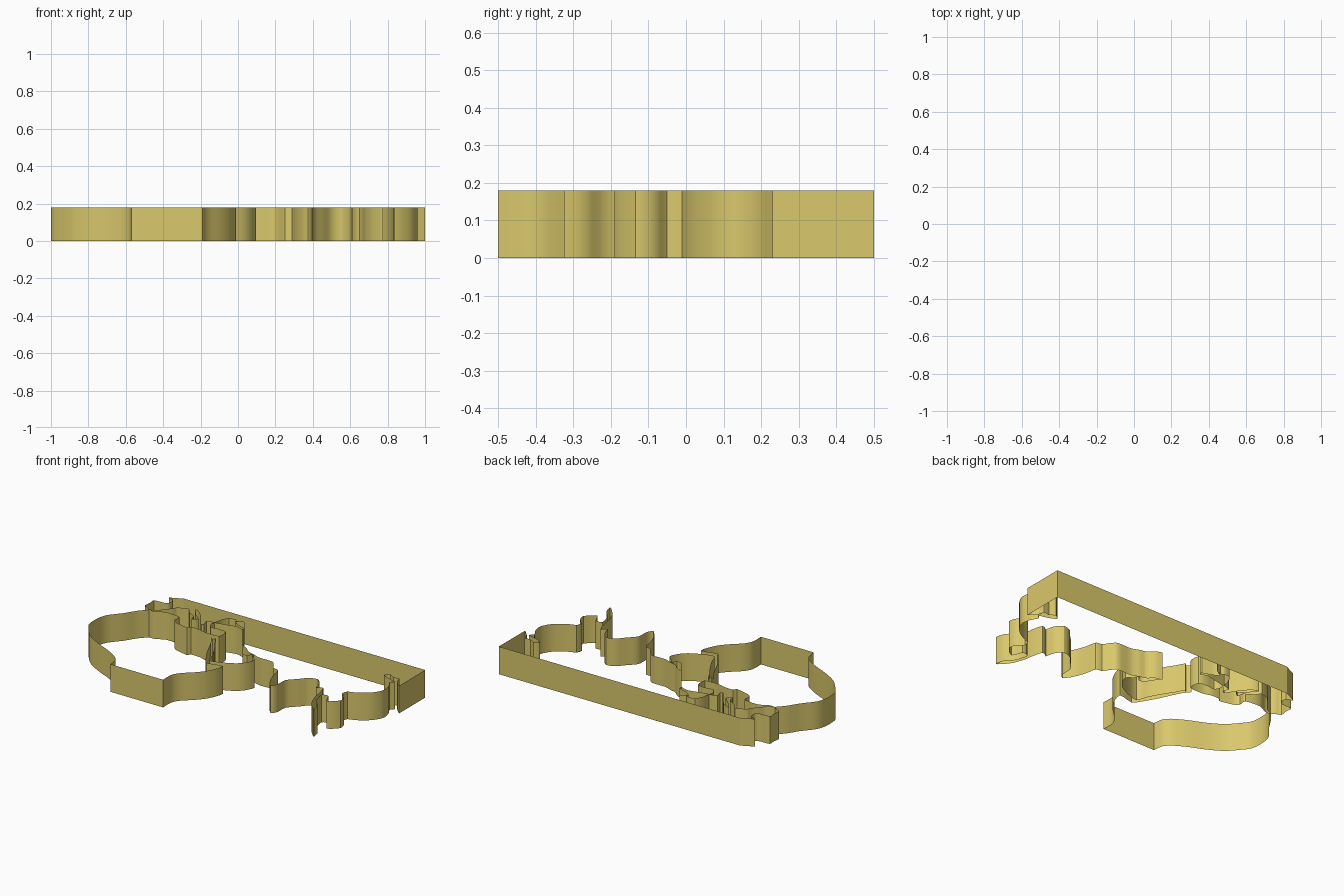
import bpy
import bmesh
import math
from mathutils import Vector

HEIGHT = 0.18
UNIT = 0.01      # path points are written in hundredths
TENSION = 0.4
STEPS = 3

default_cube = bpy.data.objects.get("Cube")
if default_cube:
    bpy.data.objects.remove(default_cube, do_unlink=True)

# Single sand colour for every wall
sand = bpy.data.materials.new("sand")
sand.use_nodes = True
sand_colour = (0.70, 0.58, 0.15, 1)
sand.diffuse_color = sand_colour
sand.node_tree.nodes["Principled BSDF"].inputs["Base Color"].default_value = sand_colour


def rounded_path(points):
    """Run a gentle cardinal spline through the given points."""
    points = [Vector(point) * UNIT for point in points]
    last = len(points) - 1
    tangents = []
    for index in range(last + 1):
        before = points[max(index - 1, 0)]
        after = points[min(index + 1, last)]
        tangent = (after - before) * TENSION
        # Keep short segments from overshooting beside long ones
        shortest = min((points[index] - near).length
                       for near in (before, after) if near != points[index])
        if tangent.length > shortest:
            tangent = tangent.normalized() * shortest
        tangents.append(tangent)
    path = []
    for index in range(last):
        start, end = points[index], points[index + 1]
        for step in range(STEPS):
            t = step / STEPS
            blend = t * t * (3 - 2 * t)
            leave = t * (1 - t) ** 2
            arrive = t * t * (t - 1)
            path.append(start.lerp(end, blend)
                        + tangents[index] * leave + tangents[index + 1] * arrive)
    path.append(points[last])
    return path


def build_wall(name, points, rounded=True):
    """Raise a thin upright sheet along a path on the ground."""
    path = rounded_path(points) if rounded else [Vector(p) * UNIT for p in points]
    bm = bmesh.new()
    lower = [bm.verts.new((p.x, p.y, 0)) for p in path]
    upper = [bm.verts.new((p.x, p.y, HEIGHT)) for p in path]
    for i in range(len(path) - 1):
        bm.faces.new((lower[i], lower[i + 1], upper[i + 1], upper[i]))
    mesh = bpy.data.meshes.new(name)
    bm.to_mesh(mesh)
    bm.free()
    mesh.materials.append(sand)
    wall = bpy.data.objects.new(name, mesh)
    bpy.context.collection.objects.link(wall)
    if rounded:
        bpy.ops.object.select_all(action='DESELECT')
        wall.select_set(True)
        bpy.context.view_layer.objects.active = wall
        bpy.ops.object.shade_smooth_by_angle(angle=math.radians(30))
    return wall


# Western peninsula, from the north wall to the narrow strait
build_wall("western_peninsula_coast", [
    (-74, 50), (-78, 48), (-82, 46), (-78, 44.5), (-77.5, 40.5), (-80, 38.5),
    (-87, 38), (-87, 34), (-87.5, 29), (-84.5, 27.5), (-82, 25.5)])

# Northern shore of the inner sea, with the boot peninsula
build_wall("inner_sea_north_coast", [
    (-82, 25.5), (-77, 28.5), (-75, 31), (-71.5, 35), (-70, 37.5), (-63.5, 40),
    (-60.5, 36.5), (-55, 33), (-54, 29), (-51, 32), (-55.5, 36), (-60, 41.5),
    (-56, 40), (-52.5, 36.5), (-49.5, 32.5), (-46, 27), (-44, 28), (-45, 32),
    (-40, 33.5)])

# Small enclosed sea
build_wall("enclosed_sea_coast", [
    (-40, 33.5), (-39, 38.5), (-36.5, 43), (-32, 43.5), (-30, 42.5), (-26, 44),
    (-30.5, 41), (-27, 38.5), (-21, 36.5), (-21, 34.5), (-26, 36), (-33, 34.5),
    (-40, 33)])

# Eastern and southern shore of the inner sea
build_wall("inner_sea_south_coast", [
    (-40, 33), (-40.5, 30), (-38.5, 26.5), (-33, 27), (-27, 26), (-27, 19),
    (-36.5, 18.5), (-42, 20), (-48, 20), (-49.5, 18), (-58.5, 20), (-61.5, 22.5),
    (-61.5, 27.5), (-71.5, 28.5), (-78, 25.5), (-82, 25.5)])

# Broad western bulge
build_wall("west_coast", [
    (-82, 25.5), (-87, 20), (-91.5, 13), (-98, 5), (-100, -2), (-99.5, -11.5),
    (-95, -18), (-89, -24.5), (-80, -30), (-69, -35), (-61.5, -39.5),
    (-58, -43.5), (-57, -50)])

build_wall("south_wall", [(-57, -50), (-19, -50)], rounded=False)

# East coast up to the head of the narrow gulf
build_wall("east_coast", [
    (-19, -50), (-19, -42), (-16, -36.5), (-9, -30), (-4, -23.5), (-1, -14),
    (-11.5, -16), (-15, -12), (-20, -3.5), (-23.5, 4), (-27, 11), (-30.5, 15.5)])

# Square peninsula between the two gulfs
build_wall("desert_peninsula_coast", [
    (-30.5, 15.5), (-28, 13.5), (-26.5, 15), (-23.5, 9.5), (-19, 2.5), (-15, -5),
    (-12, -12), (-4, -10), (3, -6.5), (7, -2.5), (9.5, 3.5), (5.5, 7),
    (4, 10), (2, 6.5), (-1.5, 7), (-6, 13.5), (-8, 16)])

# Pointed southern peninsula and the bay beyond it
build_wall("pointed_peninsula_coast", [
    (-8, 16), (-4, 14.5), (0, 11), (4, 10), (9.5, 8), (19, 8), (22.5, 4.5),
    (25, 1), (29, 0), (30.5, -7), (33.5, -15), (37.5, -20), (40, -16.5),
    (40.5, -9), (45.5, -3.5), (50, 1.5), (55.5, 3), (59.5, -1), (61, -7)])

# Long thin south-eastern peninsula
build_wall("south_east_coast", [
    (61, -7), (65, -5), (67, -11.5), (68, -18), (71, -25.5), (74.5, -30),
    (77.5, -32.5), (76, -26.5), (71.5, -21.5), (69.5, -13.5), (74, -12.5),
    (77, -19), (83.5, -13.5), (82, -8), (78.5, -5), (79.5, -1)])

# Far eastern coast with its hooked bay
build_wall("far_east_coast", [
    (79.5, -1), (86, 1.5), (92.5, 6.5), (96, 13), (95, 19.5), (92.5, 24),
    (94.5, 26.5), (89, 28), (84, 30.5), (87, 33), (90.5, 31), (94.5, 31.5),
    (95.5, 27.5), (100, 23)])

# Straight map borders
build_wall("east_wall", [(100, 23), (100, 50)], rounded=False)
build_wall("north_wall", [(100, 50), (-74, 50)], rounded=False)
